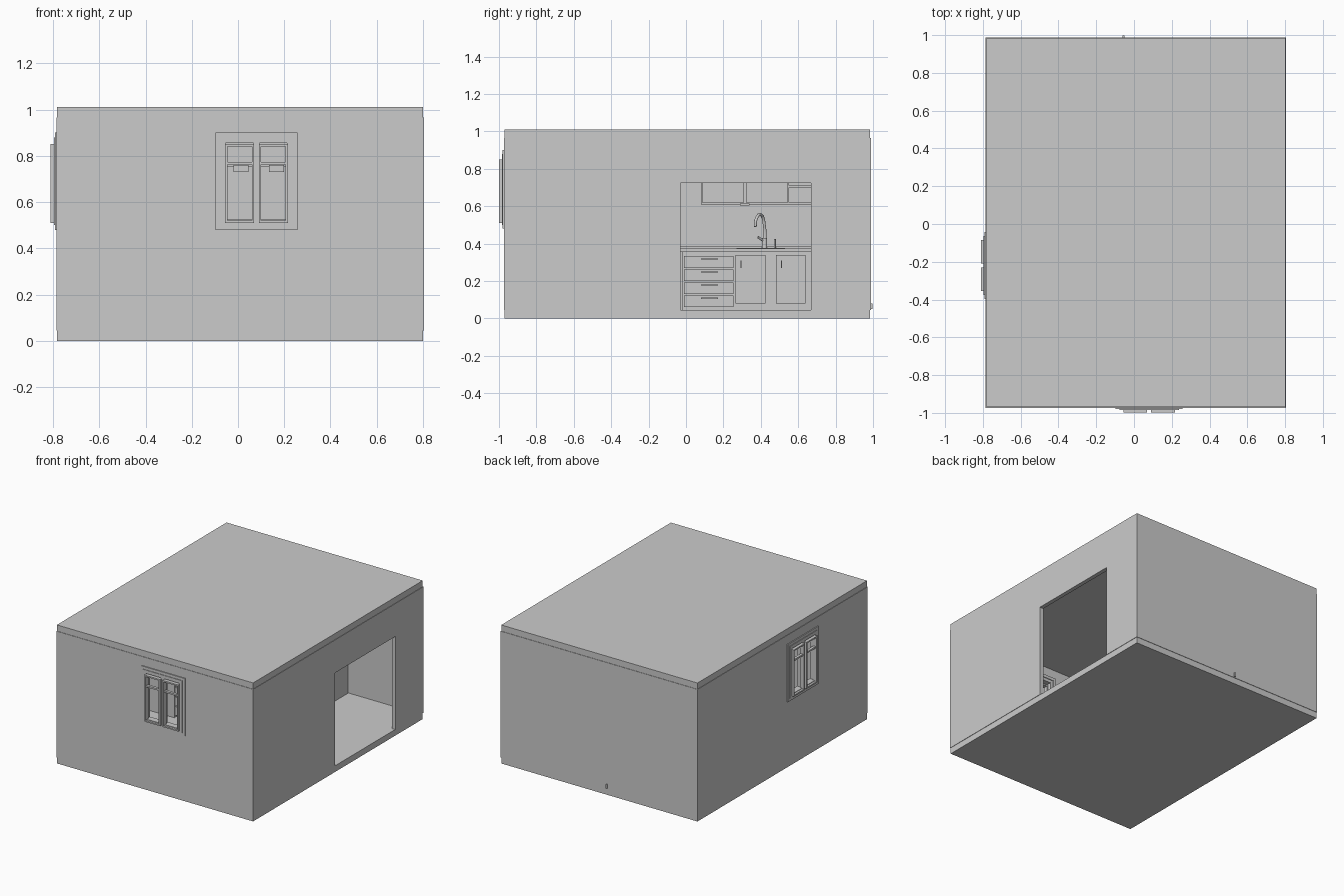
import bpy, bmesh
from mathutils import Vector

if "Cube" in bpy.data.objects:
    bpy.data.objects.remove(bpy.data.objects["Cube"])

X0, X1, Y0, Y1 = -0.785, 0.804, -0.973, 0.988   # outer wall faces
ZF, ZC, T = 0.045, 0.965, 0.03                  # floor top, ceiling bottom, wall thickness


def boxes(name, items):
    """One object from several boxes given as (x0, x1, y0, y1, z0, z1)."""
    bm = bmesh.new()
    for a, b, c, d, e, f in items:
        vs = bmesh.ops.create_cube(bm, size=1)["verts"]
        for v in vs:
            v.co = Vector(((a + b) / 2 + v.co.x * (b - a),
                           (c + d) / 2 + v.co.y * (d - c),
                           (e + f) / 2 + v.co.z * (f - e)))
    me = bpy.data.meshes.new(name)
    bm.to_mesh(me)
    bm.free()
    ob = bpy.data.objects.new(name, me)
    bpy.context.collection.objects.link(ob)
    return ob


def cut(ob, box):
    """Cut a rectangular opening, then discard the cutter."""
    c = boxes("cutter", [box])
    m = ob.modifiers.new("opening", "BOOLEAN")
    m.operation, m.object, m.solver = "DIFFERENCE", c, "EXACT"
    bpy.context.view_layer.objects.active = ob
    bpy.ops.object.modifier_apply(modifier=m.name)
    bpy.data.objects.remove(c)


def tube(name, pts, r):
    """Round pipe through points."""
    cu = bpy.data.curves.new(name, "CURVE")
    cu.dimensions, cu.bevel_depth, cu.bevel_resolution = "3D", r, 3
    cu.use_fill_caps = True
    sp = cu.splines.new("BEZIER")
    sp.bezier_points.add(len(pts) - 1)
    for p, co in zip(sp.bezier_points, pts):
        p.co = co
        p.handle_left_type = p.handle_right_type = "AUTO"
    ob = bpy.data.objects.new(name, cu)
    bpy.context.collection.objects.link(ob)


# Floor, ceiling and walls
boxes("floor", [(-0.782, 0.801, -0.97, 0.985, 0, ZF)])
boxes("ceiling", [(-0.782, 0.801, -0.97, 0.985, ZC, 1.01)])
front = boxes("front_wall", [(X0 + T, X1 - T, Y0, Y0 + T, ZF, ZC)])
boxes("back_wall", [(X0 + T, X1 - T, Y1 - T, Y1, ZF, ZC)])
left = boxes("left_wall", [(X0, X0 + T, Y0, Y1, ZF, ZC)])
right = boxes("right_wall", [(X1 - T, X1, Y0, Y1, ZF, ZC)])

# Doorway and window openings
WZ0, WZ1 = 0.50, 0.87
cut(right, (0.7, 0.9, -0.03, 0.667, ZF - 0.01, 0.725))
cut(front, (-0.08, 0.235, -1.1, -0.9, WZ0, WZ1))
cut(left, (-0.9, -0.7, -0.375, -0.06, WZ0, WZ1))


def ring(u0, u1, z0, z1, w, d0, d1):
    """Four bars around a rectangle, as (u, depth, z) boxes."""
    return [(u0, u1, d0, d1, z0, z0 + w), (u0, u1, d0, d1, z1 - w, z1),
            (u0, u0 + w, d0, d1, z0 + w, z1 - w), (u1 - w, u1, d0, d1, z0 + w, z1 - w)]


def window(name, centre, wall, along_x):
    """Casement window: trim, inner frame, mullion and two outward sashes."""
    def place(part, items):
        out = []
        for a, b, c, d, e, f in items:
            a, b, c, d = a + centre, b + centre, c + wall, d + wall
            out.append((a, b, c, d, e, f) if along_x else (c, d, a, b, e, f))
        boxes(name + "_" + part, out)
    place("trim", ring(-0.177, 0.177, 0.48, 0.90, 0.022, -0.007, T + 0.008))
    place("frame", ring(-0.157, 0.157, 0.5, 0.88, 0.024, -0.011, T + 0.003)
          + [(-0.012, 0.012, -0.011, T, 0.52, 0.86)])
    for s, x0, x1 in (("left", -0.136, -0.010), ("right", 0.010, 0.136)):
        place(s + "_sash", ring(x0, x1, 0.51, 0.85, 0.010, -0.026, 0.005)
              + [(x0, x1, -0.02, 0.0, 0.762, 0.774)])


window("front_window", 0.08, Y0, True)
window("left_window", -0.22, X0, False)

# Kitchen base units along the left wall
XW, XK = X0 + T, -0.50
boxes("base_cabinet", [(XW, XK, -0.02, 0.95, ZF, 0.355)])
boxes("countertop", [(XW, XK + 0.015, -0.03, 0.955, 0.355, 0.373),
                     (XW, XW + 0.012, -0.03, 0.955, 0.373, 0.385)])
for i in range(4):
    z = 0.06 + i * 0.07
    boxes("drawer_%d" % i, [(XK, XK + 0.015, -0.01, 0.255, z, z + 0.063),
                            (XK + 0.015, XK + 0.025, 0.08, 0.17, z + 0.045, z + 0.051)])
for i, y in enumerate((0.265, 0.48, 0.69)):
    d = [(XK, XK + 0.006, y, y + 0.16, 0.08, 0.34)]
    d += [(XK, XK + 0.014, y, y + 0.16, 0.08, 0.10), (XK, XK + 0.014, y, y + 0.16, 0.32, 0.34),
          (XK, XK + 0.014, y, y + 0.02, 0.10, 0.32), (XK, XK + 0.014, y + 0.14, y + 0.16, 0.10, 0.32),
          (XK + 0.014, XK + 0.025, y + 0.027, y + 0.033, 0.27, 0.31)]
    boxes("base_door_%d" % i, d)

# Sink rim and tap
boxes("sink_rim", [(-0.71, -0.53, 0.27, 0.276, 0.373, 0.378), (-0.71, -0.53, 0.524, 0.53, 0.373, 0.378),
                   (-0.71, -0.704, 0.27, 0.53, 0.373, 0.378), (-0.536, -0.53, 0.27, 0.53, 0.373, 0.378)])
tube("tap_spout", [(-0.72, 0.42, 0.37), (-0.72, 0.42, 0.49), (-0.69, 0.40, 0.555),
                   (-0.65, 0.375, 0.53), (-0.645, 0.37, 0.49)], 0.008)
tube("tap_body", [(-0.72, 0.42, 0.37), (-0.72, 0.42, 0.43)], 0.015)
tube("tap_lever", [(-0.72, 0.42, 0.41), (-0.70, 0.385, 0.435)], 0.006)
tube("soap_pump", [(-0.72, 0.475, 0.37), (-0.72, 0.475, 0.425)], 0.006)

# Wall cabinets with an open shelf at the end
XU = -0.60
boxes("wall_cabinet", [(XW, XU, 0.08, 0.55, 0.61, 0.80)])
boxes("wall_cabinet_doors", [(XU, XU + 0.012, 0.085, 0.31, 0.62, 0.79),
                             (XU, XU + 0.012, 0.32, 0.545, 0.62, 0.79),
                             (XU + 0.012, XU + 0.02, 0.29, 0.34, 0.605, 0.615)])
boxes("open_shelf", [(XW, XU, 0.55, 0.80, z, z + 0.01) for z in (0.61, 0.70, 0.79)]
      + [(XW, XU, 0.79, 0.80, 0.61, 0.80)])

# Tall cupboard against the back wall
boxes("tall_cupboard", [(-0.055, 0.22, 0.72, 0.955, ZF, 0.77)])
boxes("cupboard_doors", [(-0.05, 0.08, 0.705, 0.72, 0.06, 0.755), (0.086, 0.216, 0.705, 0.72, 0.06, 0.755)])
boxes("cupboard_handles", [(-0.02, 0.045, 0.69, 0.705, 0.73, 0.76), (0.135, 0.20, 0.69, 0.705, 0.73, 0.76)])
boxes("cupboard_rear_stub", [(-0.06, -0.05, 0.955, 0.998, 0.05, 0.08)])
